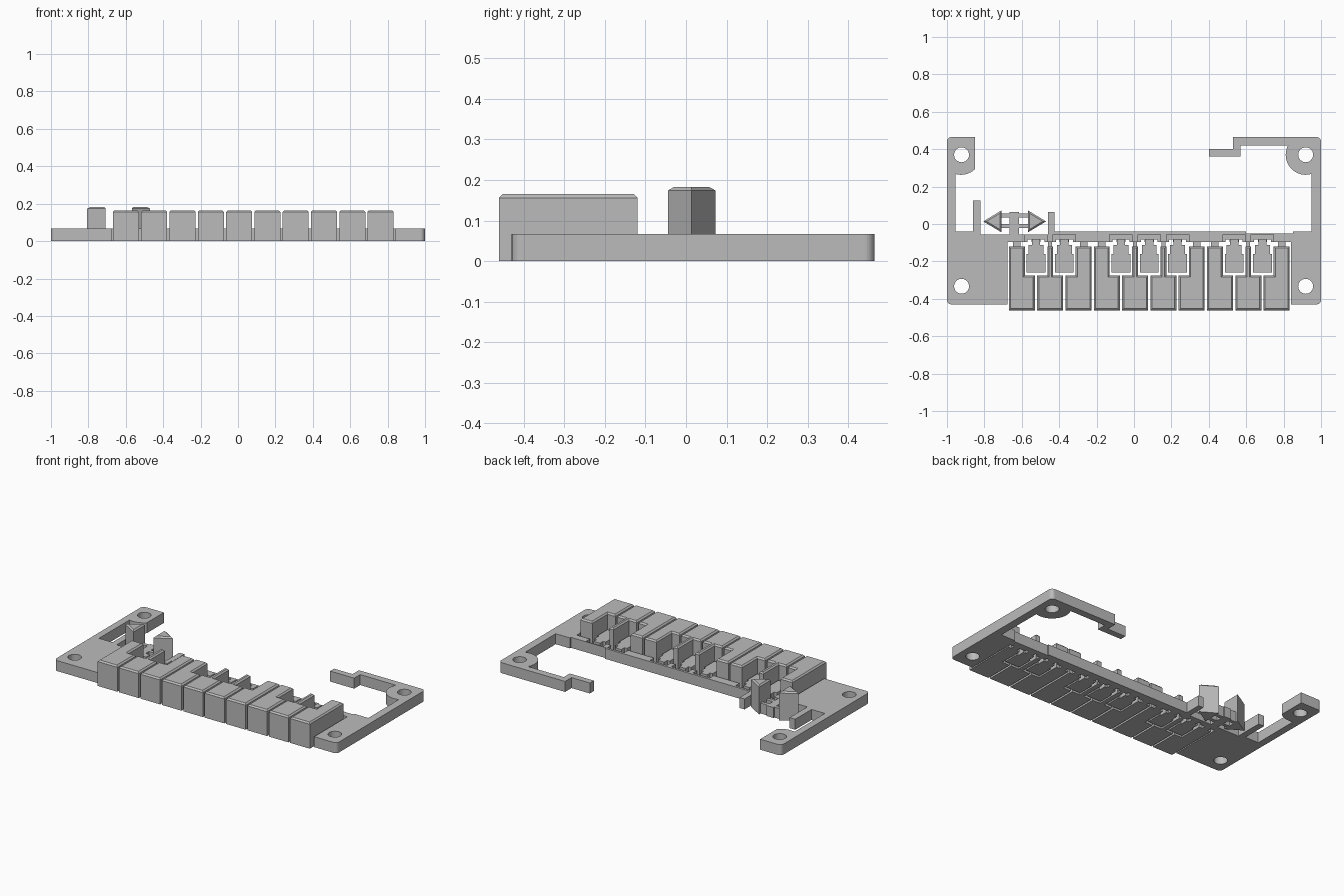
import bpy, bmesh, math

if "Cube" in bpy.data.objects:
    bpy.data.objects.remove(bpy.data.objects["Cube"])

grey = bpy.data.materials.new("plain grey")
grey.diffuse_color = (0.5, 0.5, 0.5, 1)
grey.use_nodes = True
grey.node_tree.nodes["Principled BSDF"].inputs["Base Color"].default_value = grey.diffuse_color
T = 0.067          # plate thickness
PITCH = 0.1513     # key spacing
X0 = -0.669        # left side of the first key
BLACKS = [1, 2, 4, 5, 6, 8, 9]   # gaps that hold a narrow raised key


def add_prism(bm, pts, z0, z1, chamfer=0):
    bottom = bm.faces.new([bm.verts.new((x, y, z0)) for x, y in pts])
    ext = bmesh.ops.extrude_face_region(bm, geom=[bottom])["geom"]
    verts = [g for g in ext if isinstance(g, bmesh.types.BMVert)]
    bmesh.ops.translate(bm, verts=verts, vec=(0, 0, z1 - z0))
    if chamfer:
        top = [g for g in ext if isinstance(g, bmesh.types.BMEdge)]
        bmesh.ops.bevel(bm, geom=top, offset=chamfer, segments=1, affect='EDGES')


def make(name, prisms):
    bm = bmesh.new()
    for p in prisms:
        add_prism(bm, *p)
    bmesh.ops.recalc_face_normals(bm, faces=bm.faces)
    me = bpy.data.meshes.new(name)
    bm.to_mesh(me)
    bm.free()
    ob = bpy.data.objects.new(name, me)
    bpy.context.collection.objects.link(ob)
    me.materials.append(grey)
    return ob


def rect(x0, x1, y0, y1):
    return [(x0, y0), (x1, y0), (x1, y1), (x0, y1)]


def arc(cx, cy, r, a0, a1, n=6):
    return [(cx + r * math.cos(math.radians(a0 + (a1 - a0) * i / n)),
             cy + r * math.sin(math.radians(a0 + (a1 - a0) * i / n))) for i in range(n + 1)]


# Frame outline: side plates, rear rail, thin side arms and rounded screw pads
R = 0.025
outline = arc(-1 + R, -0.43 + R, R, 180, 270)
outline += [(-0.677, -0.43), (-0.677, -0.095), (0.84, -0.095), (0.84, -0.43)]
outline += arc(1 - R, -0.43 + R, R, 270, 360)
outline += arc(1 - R, 0.465 - R, R, 0, 90)
outline += [(0.53, 0.465), (0.53, 0.40), (0.40, 0.40), (0.40, 0.36), (0.57, 0.36), (0.57, 0.42)]
outline += arc(0.918, 0.37, 0.107, 152, 287, 14)
outline += [(0.95, -0.04), (0.85, -0.04), (0.85, -0.05), (0.6, -0.05), (0.6, -0.04)]
outline += [(-0.425, -0.04), (-0.425, 0.065), (-0.46, 0.065), (-0.46, -0.055), (-0.615, -0.055),
            (-0.615, 0.065), (-0.665, 0.065), (-0.665, -0.055), (-0.82, -0.055),
            (-0.82, 0.125), (-0.86, 0.125), (-0.86, -0.04), (-0.955, -0.04)]
outline += arc(-0.925, 0.37, 0.107, 254, 314, 8)
outline += [(-0.85, 0.465)]
outline += arc(-1 + R, 0.465 - R, R, 90, 180)
frame = make("frame", [(outline, 0, T)])

# Screw holes, and recesses in the rail behind each narrow key
cuts = [(arc(x, y, 0.04, 0, 345, 23), -0.1, 0.2)
        for x in (-0.922, 0.918) for y in (0.37, -0.333)]
for b in BLACKS:
    c = X0 + b * PITCH - 0.006
    cuts.append((rect(c - 0.06, c + 0.06, -0.2, -0.055), 0.04, 0.2))
    for s in (-1, 1):
        a, d = sorted((c + s * 0.025, c + s * 0.045))
        cuts.append((rect(a, d, -0.2, -0.082), -0.1, 0.1))
cutter = make("cutter", cuts)
cutter.hide_render = True
cutter.hide_viewport = True
mod = frame.modifiers.new("cut", 'BOOLEAN')
mod.operation = 'DIFFERENCE'
mod.solver = 'EXACT'
mod.use_self = True
mod.object = cutter

# Wide keys, notched beside the narrow keys, each on a thin hinge
for i in range(10):
    x0 = X0 + i * PITCH
    x1 = x0 + 0.139
    yf, yn, yb = -0.462, -0.275, -0.12
    left, right = i in BLACKS, i + 1 in BLACKS
    sl = x0 + 0.054 if left else x0
    sr = x1 - 0.054 if right else x1
    pts = [(x0, yf), (x1, yf)]
    pts += [(x1, yn), (sr, yn)] if right else []
    pts += [(sr, yb), (sl, yb)]
    pts += [(sl, yn), (x0, yn)] if left else []
    make(f"wide_key_{i + 1}", [(pts, 0, 0.165, 0.009)])
    m, w = (sl + sr) / 2, min(0.02, (sr - sl) / 3)
    make(f"wide_key_hinge_{i + 1}", [(rect(m - w, m + w, -0.125, -0.09), 0, 0.03)])

# Narrow key bases: stepped tabs with a neck reaching the rail
for b in BLACKS:
    c = X0 + b * PITCH - 0.006
    half = [(0.05, -0.258), (0.05, -0.16), (0.04, -0.16), (0.04, -0.112), (0.022, -0.112), (0.022, -0.08)]
    pts = [(c + x, y) for x, y in half] + [(c - x, y) for x, y in reversed(half)]
    make(f"narrow_key_base_{b}", [(pts, 0, T)])

# Pair of arrow buttons joined to the centre post by two slim bars
for name, base, tip in (("left_arrow", -0.708, -0.806), ("right_arrow", -0.568, -0.47)):
    make(name, [([(base, -0.045), (base, 0.073), (tip, 0.014)], 0, 0.183, 0.009)])
make("arrow_bars", [(rect(-0.71, -0.566, y, y + 0.022), 0, T) for y in (-0.022, 0.035)])
